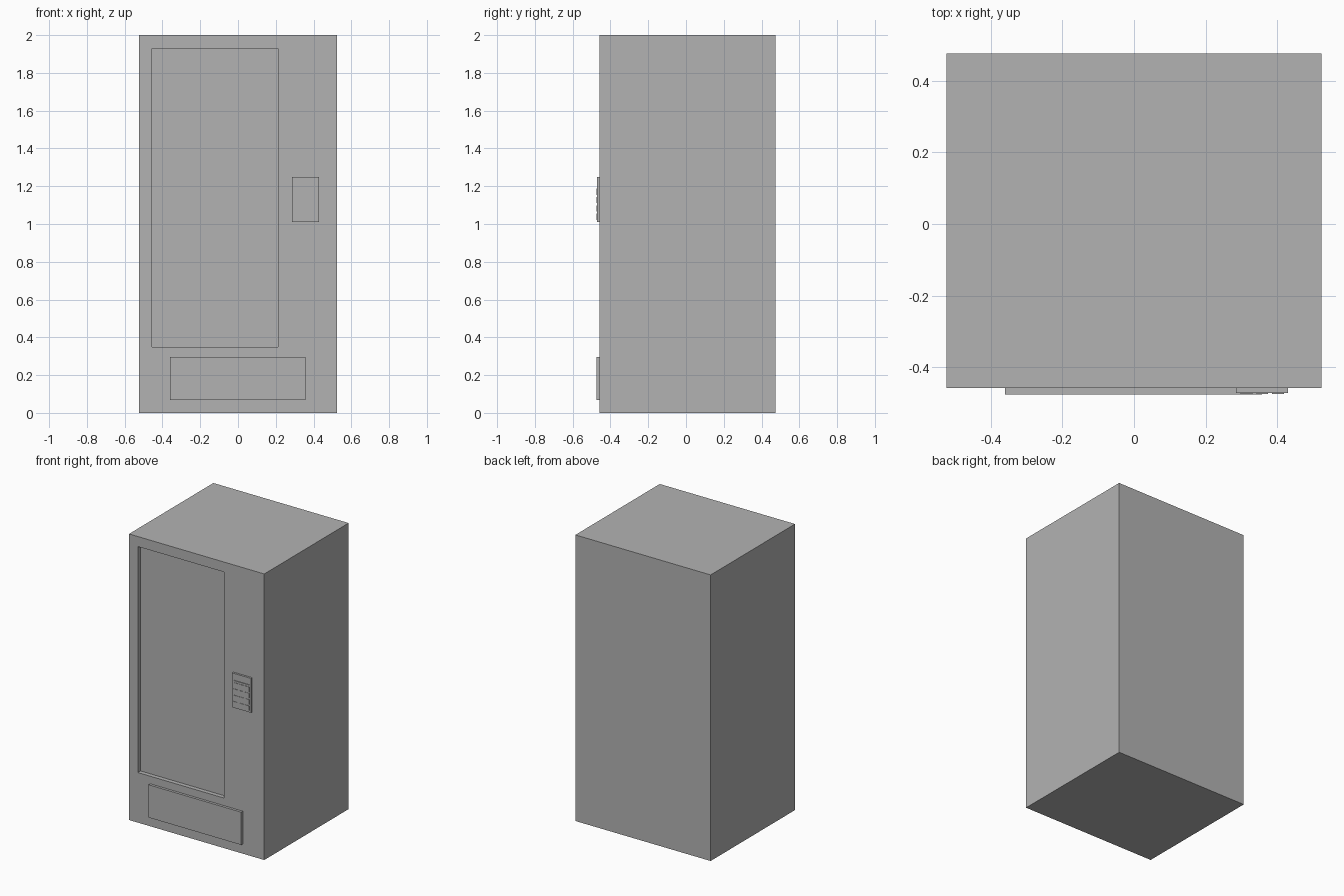
import bpy

# Remove the default cube
cube = bpy.data.objects.get("Cube")
if cube:
    bpy.data.objects.remove(cube, do_unlink=True)

# One plain grey for the whole machine
GREY = (0.45, 0.45, 0.45, 1)
grey = bpy.data.materials.new("plain grey")
grey.use_nodes = True
grey.diffuse_color = GREY
bsdf = next(n for n in grey.node_tree.nodes if n.type == 'BSDF_PRINCIPLED')
bsdf.inputs["Base Color"].default_value = GREY


def box(name, x, y, z):
    """Box spanning the given (low, high) ranges."""
    bpy.ops.mesh.primitive_cube_add(size=1)
    ob = bpy.context.object
    ob.name = name
    ob.location = [(a + b) / 2 for a, b in (x, y, z)]
    ob.scale = [b - a for a, b in (x, y, z)]
    bpy.ops.object.transform_apply(location=True, rotation=False, scale=True)
    ob.data.materials.append(grey)
    return ob


def recess(target, x, y, z):
    """Cut a box-shaped pocket into the target."""
    cutter = box("recess_cutter", x, y, z)
    cutter.hide_render = True
    mod = target.modifiers.new("recess", 'BOOLEAN')
    mod.operation = 'DIFFERENCE'
    mod.solver = 'EXACT'
    mod.object = cutter
    bpy.context.view_layer.objects.active = target
    bpy.ops.object.modifier_apply(modifier=mod.name)
    bpy.data.objects.remove(cutter, do_unlink=True)


FRONT = -0.457

# Cabinet with sunken display window
cabinet = box("cabinet", (-0.523, 0.523), (FRONT, 0.475), (0, 2))
recess(cabinet, (-0.455, 0.212), (FRONT - 0.1, FRONT + 0.03), (0.35, 1.93))

# Collection flap
box("collection_flap", (-0.36, 0.357), (-0.475, FRONT), (0.068, 0.297))

# Keypad housing with sunken readout
KEY_FACE = -0.471
keypad = box("keypad_housing", (0.285, 0.43), (KEY_FACE, FRONT), (1.01, 1.25))
recess(keypad, (0.297, 0.418), (KEY_FACE - 0.1, KEY_FACE + 0.005), (1.2, 1.24))

# Keypad buttons, three columns by four rows
PITCH, SIZE = 0.044, 0.033
for row in range(4):
    for col in range(3):
        x = 0.297 + col * PITCH
        z = 1.022 + row * PITCH
        box(f"keypad_button_{row}_{col}", (x, x + SIZE),
            (KEY_FACE - 0.003, KEY_FACE), (z, z + SIZE))
